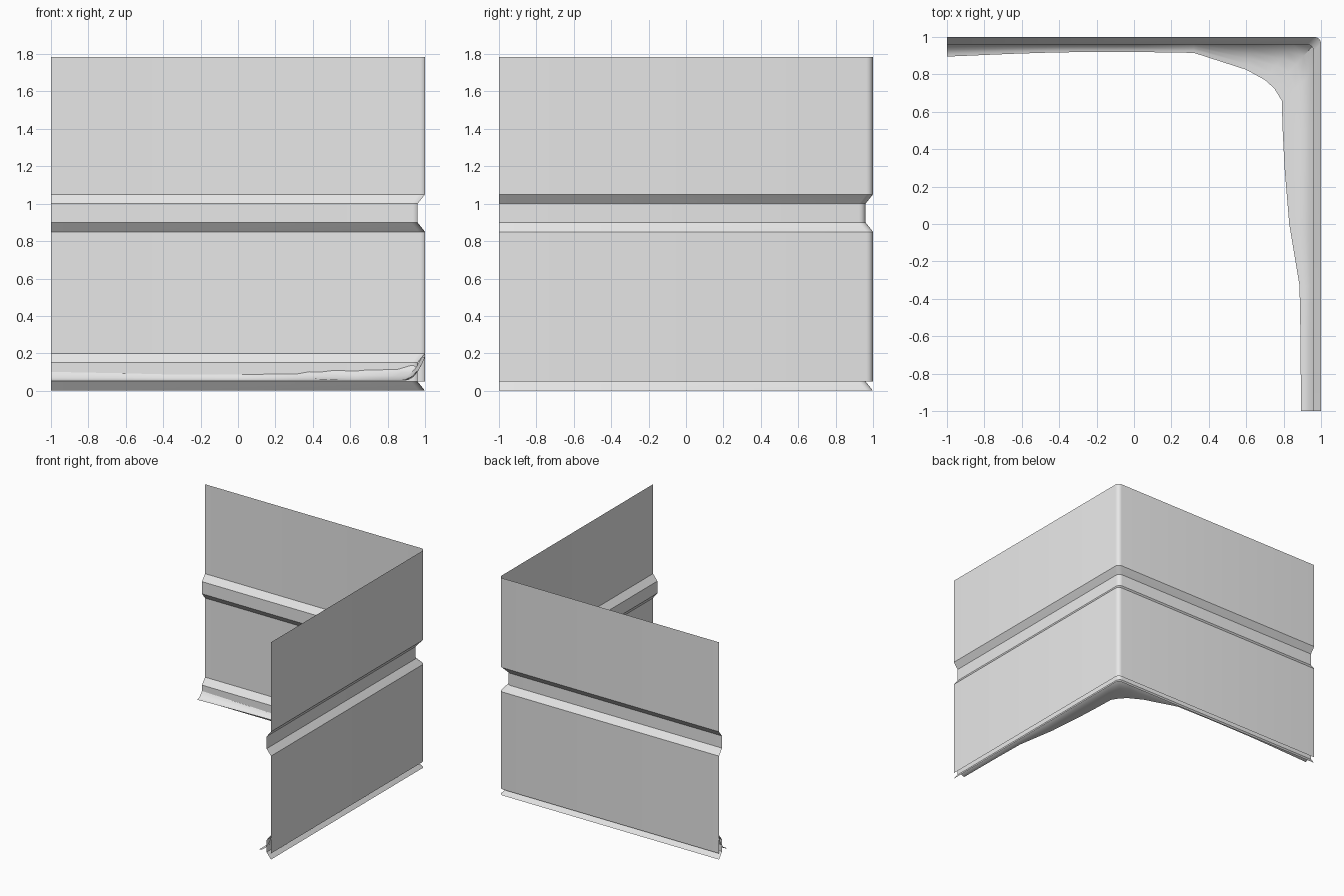
import bpy, math

cube = bpy.data.objects.get("Cube")
if cube:
    bpy.data.objects.remove(cube)

grey = bpy.data.materials.new("plain_grey")
grey.use_nodes = True
COLOUR = (0.8, 0.8, 0.8, 1)
grey.diffuse_color = COLOUR
grey.node_tree.nodes["Principled BSDF"].inputs["Base Color"].default_value = COLOUR

RADIUS = 0.035
SEGMENTS = 4


def sheet(name, rows):
    """Join equally long rows of points into one open surface."""
    n = len(rows[0])
    verts = [p for row in rows for p in row]
    faces = [(i * n + j, (i + 1) * n + j, (i + 1) * n + j + 1, i * n + j + 1)
             for i in range(len(rows) - 1) for j in range(n - 1)]
    mesh = bpy.data.meshes.new(name)
    mesh.from_pydata(verts, [], faces)
    mesh.materials.append(grey)
    obj = bpy.data.objects.new(name, mesh)
    bpy.context.collection.objects.link(obj)
    bpy.ops.object.select_all(action='DESELECT')
    obj.select_set(True)
    bpy.context.view_layer.objects.active = obj
    bpy.ops.object.shade_smooth_by_angle(angle=math.radians(30))
    return obj


def corner_row(depth, z):
    """L-shaped line with a rounded corner, set inward by depth."""
    c = 1 - depth - RADIUS
    row = [(-1, 1 - depth, z)]
    for k in range(SEGMENTS + 1):
        a = math.pi / 2 * (1 - k / SEGMENTS)
        row.append((c + RADIUS * math.cos(a), c + RADIUS * math.sin(a), z))
    return row + [(1 - depth, -1, z)]


# Wall panels with a recessed groove: (depth inward, height)
wall_profile = [(0, 0.05), (0, 0.85), (0.04, 0.9), (0.04, 1.0), (0, 1.05), (0, 1.785)]
sheet("corner_wall", [corner_row(d, z) for d, z in wall_profile])

# Skirting along the inside foot of the wall
skirting_profile = [(0, 0), (0.04, 0.05), (0.04, 0.15), (0, 0.2)]
sheet("inner_skirting", [corner_row(d, z) for d, z in skirting_profile])

# Drift banked up against the foot: (wall point, outer edge point)
drift_edge = [
    ((-1, 1), (-1, 0.895)), ((-0.65, 1), (-0.65, 0.91)), ((-0.4, 1), (-0.4, 0.918)),
    ((0, 1), (0, 0.92)), ((0.32, 1), (0.32, 0.915)), ((0.65, 1), (0.6, 0.825)),
    ((0.88, 1), (0.7, 0.77)), ((0.985, 0.985), (0.75, 0.725)), ((1, 0.85), (0.79, 0.66)),
    ((1, 0.5), (0.795, 0.5)), ((1, 0.3), (0.805, 0.3)), ((1, 0), (0.83, 0)),
    ((1, -0.33), (0.885, -0.33)), ((1, -0.6), (0.89, -0.6)), ((1, -1), (0.893, -1)),
]
STEPS = 6
drift = []
for (wx, wy), (ex, ey) in drift_edge:
    power = min(4, max(2, 20 * math.hypot(ex - wx, ey - wy)))
    drift.append([(wx + (ex - wx) * k / STEPS, wy + (ey - wy) * k / STEPS,
                   0.055 + 0.125 * (1 - k / STEPS) ** power)
                  for k in range(STEPS + 1)])
sheet("ground_drift", drift)
